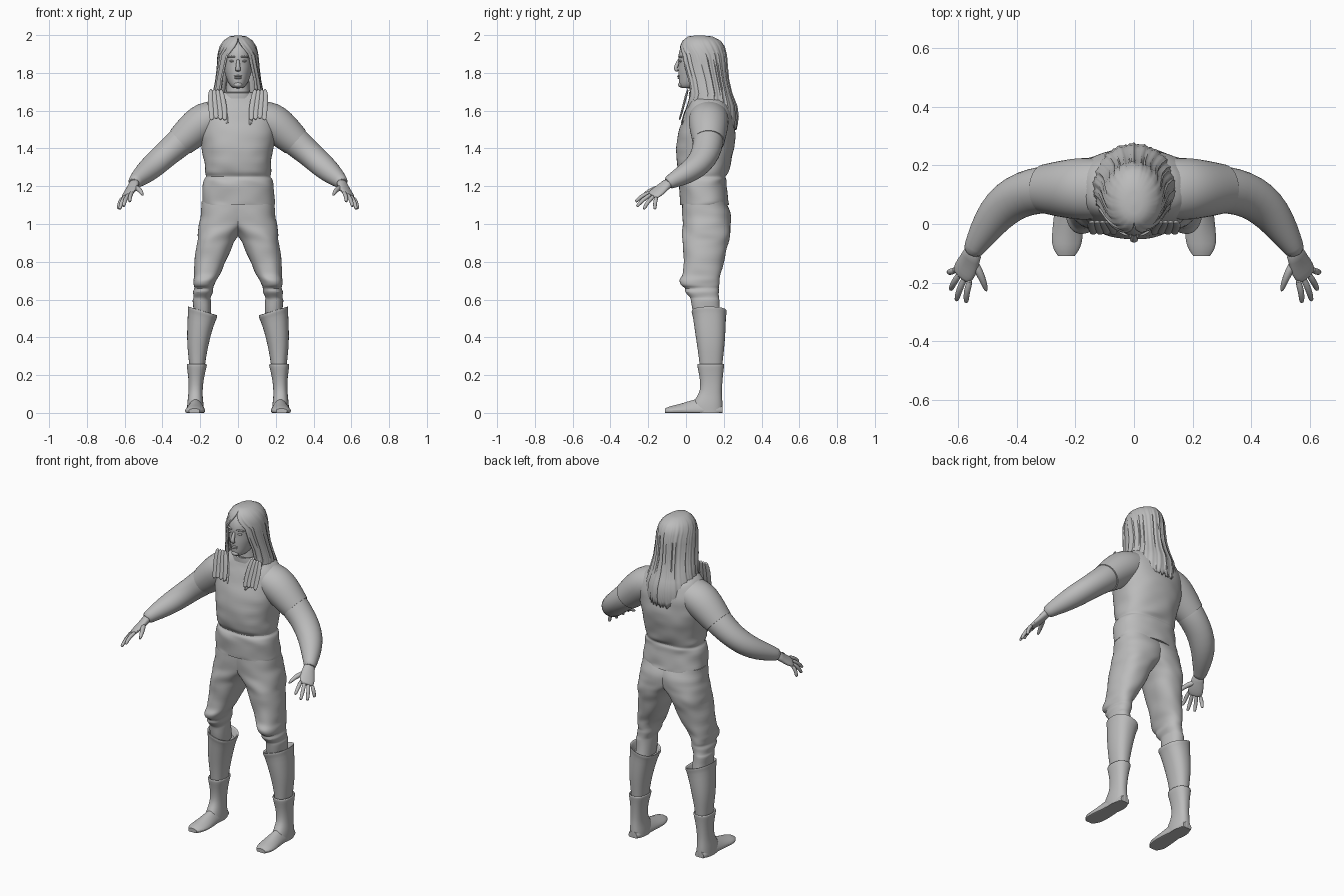
import bpy, bmesh, math, random
from mathutils import Vector, noise

random.seed(4)
grey = bpy.data.materials.new("plain grey")
grey.diffuse_color = (0.5, 0.5, 0.5, 1)
TAU = 2 * math.pi


def finish(name, bm, mirror=False, subsurf=1, angle=50):
    bmesh.ops.recalc_face_normals(bm, faces=bm.faces)
    me = bpy.data.meshes.new(name)
    bm.to_mesh(me)
    bm.free()
    me.materials.append(grey)
    ob = bpy.data.objects.new(name, me)
    bpy.context.collection.objects.link(ob)
    if mirror:
        ob.modifiers.new("mirror", 'MIRROR').use_mirror_merge = False
    if subsurf:
        m = ob.modifiers.new("smooth", 'SUBSURF')
        m.levels = m.render_levels = subsurf
    bpy.context.view_layer.objects.active = ob
    ob.select_set(True)
    bpy.ops.object.shade_smooth_by_angle(angle=math.radians(angle))
    ob.select_set(False)
    return ob


def loft(name, rings, mirror=False, subsurf=1, sharp=True):
    """Skin a list of closed rings and cap both ends."""
    bm = bmesh.new()
    crease = bm.edges.layers.float.new("crease_edge")
    rows = [[bm.verts.new(p) for p in r] for r in rings]
    n = len(rows[0])
    for a, b in zip(rows, rows[1:]):
        for i in range(n):
            bm.faces.new((a[i], a[(i + 1) % n], b[(i + 1) % n], b[i]))
    for r in (rows[0], rows[-1]):
        f = bm.faces.new(r)
        if sharp:
            for e in f.edges:
                e[crease] = 1
    return finish(name, bm, mirror, subsurf)


def ring(z, x0, x1, y0, y1, n=24, power=2.3, tilt=0):
    """Horizontal rounded ring filling a box; tilt raises the outer side."""
    cx, cy, rx, ry = (x0 + x1) / 2, (y0 + y1) / 2, (x1 - x0) / 2, (y1 - y0) / 2
    out = []
    for i in range(n):
        c, s = math.cos(TAU * i / n), math.sin(TAU * i / n)
        px = math.copysign(abs(c) ** (2 / power), c) * rx
        py = math.copysign(abs(s) ** (2 / power), s) * ry
        out.append(Vector((cx + px, cy + py, z + tilt * px)))
    return out


def centred(rows, **k):
    return [ring(z, -r, r, a, b, **k) for z, r, a, b in rows]


def wrinkled(rings, amount):
    """Add in-between rings and push them in and out as cloth folds."""
    dense = [rings[0]]
    for a, b in zip(rings, rings[1:]):
        dense += [[p.lerp(q, .5) for p, q in zip(a, b)], b]
    out = []
    for r in dense:
        c = sum(r, Vector()) / len(r)
        out.append([p + (p - c).normalized() * amount * noise.noise(Vector((p.x * 9, p.y * 9, p.z * 26 + p.x * 8)))
                    for p in r])
    return out


def tube(name, pts, side=(0, 0, 1), n=14, subsurf=1, sharp=False, mirror=True):
    """Elliptical limb through (x, y, z, half size along side, half size across)."""
    P = [Vector(p[:3]) for p in pts]
    rings = []
    for i, p in enumerate(pts):
        t = (P[min(i + 1, len(P) - 1)] - P[max(i - 1, 0)]).normalized()
        a = Vector(side)
        a = (a - t * a.dot(t)).normalized()
        b = t.cross(a)
        rings.append([P[i] + a * p[3] * math.cos(TAU * k / n) + b * p[4] * math.sin(TAU * k / n)
                      for k in range(n)])
    return loft(name, rings, mirror, subsurf, sharp)


def ball(name, c, r, mirror=False):
    bm = bmesh.new()
    bmesh.ops.create_uvsphere(bm, u_segments=16, v_segments=10, radius=1)
    for v in bm.verts:
        v.co = Vector([c[i] + v.co[i] * r[i] for i in range(3)])
    return finish(name, bm, mirror, 0)


# shirt body with waist crease and hem
loft("shirt", wrinkled(centred([
    (1.10, .192, -.028, .228), (1.12, .194, -.03, .226), (1.20, .187, -.036, .216),
    (1.235, .184, -.036, .216), (1.25, .172, -.026, .21), (1.275, .176, -.042, .226),
    (1.33, .178, -.05, .24), (1.40, .190, -.05, .256), (1.47, .203, -.043, .262),
    (1.54, .208, -.022, .258), (1.60, .198, -.006, .245), (1.645, .17, .012, .225),
    (1.675, .12, .025, .19), (1.695, .085, .03, .165)], n=36), .010))
loft("collar", centred([(1.665, .085, .015, .17), (1.70, .074, .012, .16),
                        (1.70, .066, .022, .155), (1.67, .066, .022, .155)]))

# sleeves and bare arms
tube("sleeve", [(.09, .12, 1.58, .08, .10), (.17, .12, 1.55, .104, .11), (.225, .12, 1.508, .098, .102),
                (.27, .12, 1.466, .09, .093), (.305, .12, 1.435, .082, .085)], n=20, sharp=True)
tube("arm", [(.24, .12, 1.495, .085, .086), (.31, .118, 1.43, .079, .082), (.375, .105, 1.375, .071, .079),
             (.43, .075, 1.325, .067, .075), (.475, .03, 1.285, .062, .066), (.515, -.03, 1.25, .051, .052),
             (.545, -.08, 1.225, .038, .037), (.553, -.10, 1.212, .034, .033)], n=18)

# hands
ACROSS = Vector((.78, .48, -.40)).normalized()
tube("palm", [(.545, -.085, 1.225, .034, .027), (.557, -.115, 1.20, .036, .021),
              (.57, -.145, 1.175, .045, .019), (.588, -.175, 1.152, .043, .015),
              (.592, -.182, 1.147, .03, .010)], side=ACROSS)
knuckle = Vector((.583, -.17, 1.157))
for label, off, tip in (("index", -.032, (.574, -.268, 1.118)), ("middle", -.011, (.607, -.262, 1.092)),
                        ("ring", .011, (.627, -.225, 1.078)), ("little", .031, (.634, -.165, 1.078))):
    a, b = knuckle + ACROSS * off, Vector(tip)
    mid = a.lerp(b, .55) + Vector((.006, -.004, .008))
    tube(label + "_finger", [(*a, .012, .012), (*mid, .0115, .0115),
                             (*a.lerp(b, .92), .0095, .0095), (*b, .006, .006)], side=ACROSS, n=10)
tube("thumb", [(.55, -.125, 1.195, .016, .016), (.528, -.165, 1.187, .015, .014),
               (.513, -.20, 1.172, .012, .012), (.503, -.232, 1.15, .006, .006)], side=ACROSS, n=10)

# trousers: legs overlap at the centre, with a small gusset hidden between them
loft("trouser_gusset", centred([(1.15, .15, .0, .20), (1.07, .15, .0, .21), (1.00, .10, .02, .20),
                                (.955, .05, .05, .17), (.935, .02, .08, .13)]), sharp=False)
loft("trouser_leg", wrinkled([ring(*r) for r in (
    (1.12, -.10, .19, -.018, .215), (1.06, -.10, .20, -.021, .234), (1.01, -.075, .206, -.021, .24),
    (.965, -.02, .212, -.02, .238), (.92, .012, .216, -.019, .23),
    (.87, .036, .222, -.017, .218), (.79, .068, .23, -.012, .198), (.735, .095, .234, -.022, .186),
    (.705, .115, .238, -.036, .182), (.675, .125, .236, -.026, .178), (.66, .13, .23, -.004, .174),
    (.64, .13, .237, -.006, .174), (.61, .142, .233, .02, .174), (.595, .14, .24, .022, .178),
    (.50, .145, .235, .045, .18))], .010), mirror=True)

# tall boot shaft with flared, sloping cuff
loft("boot_shaft", [ring(*r[:5], tilt=r[5]) for r in (
    (.50, .135, .245, .05, .195, .3), (.54, .118, .258, .037, .21, .3), (.543, .108, .267, .028, .218, .3),
    (.525, .11, .267, .03, .216, .3), (.515, .117, .265, .036, .212, .3), (.44, .138, .27, .045, .21, .1),
    (.36, .156, .27, .058, .205, 0), (.29, .17, .262, .068, .196, 0), (.22, .178, .255, .075, .19, 0))],
     mirror=True)
# ankle part of the boot
loft("boot_ankle", [ring(*r) for r in (
    (.25, .176, .258, .072, .192), (.262, .168, .268, .062, .2), (.255, .163, .273, .058, .204),
    (.235, .168, .27, .062, .2), (.18, .182, .262, .074, .194), (.12, .187, .262, .076, .19),
    (.09, .187, .264, .06, .191), (.06, .184, .268, .04, .193), (.03, .18, .27, .03, .195),
    (.0, .18, .27, .04, .193))], mirror=True)
# foot: arched slices from heel to toe
feet = []
for y, x0, x1, top in ((.192, .195, .255, .04), (.17, .184, .267, .06), (.10, .18, .270, .085),
                       (.05, .176, .273, .074), (0, .172, .279, .058), (-.05, .172, .284, .043),
                       (-.085, .182, .28, .036), (-.110, .202, .26, .024)):
    sl = []
    for i in range(16):
        c, s = math.cos(TAU * i / 16), math.sin(TAU * i / 16)
        sl.append(((x0 + x1) / 2 + c * (x1 - x0) / 2 * (1 if s < 0 else 1 - .3 * s),
                   y, max(0, .015 + s * (top - .015 if s > 0 else .05))))
    feet.append(sl)
loft("boot_foot", feet, mirror=True)

# neck, head and face
loft("neck", centred([(1.60, .085, .02, .19), (1.68, .062, .03, .155), (1.76, .06, .03, .16)]))
loft("head", centred([
    (1.718, .022, -.022, .05), (1.726, .036, -.034, .08), (1.75, .054, -.038, .13), (1.785, .067, -.04, .17),
    (1.82, .076, -.042, .185), (1.85, .079, -.038, .19), (1.885, .081, -.044, .195), (1.93, .078, -.034, .19),
    (1.965, .06, -.01, .165), (1.98, .025, .04, .11)], n=28, power=2.1), sharp=False)
tube("nose", [(0, -.034, 1.875, .008, .008), (0, -.045, 1.85, .010, .010), (0, -.055, 1.828, .013, .012),
              (0, -.054, 1.816, .016, .011), (0, -.040, 1.81, .012, .008)],
     side=(1, 0, 0), n=10, mirror=False)
tube("brow", [(.012, -.038, 1.884, .005, .006), (.034, -.034, 1.888, .005, .007),
              (.058, -.018, 1.882, .005, .006)], n=8)
ball("eye", (.031, -.028, 1.862), (.014, .009, .006), True)
ball("upper_lip", (0, -.037, 1.783), (.022, .010, .005))
ball("lower_lip", (0, -.036, 1.773), (.018, .010, .006))
ball("chin", (0, -.028, 1.737), (.022, .014, .014))

# long hair: finely grooved shell around the head, open over the face
HAIR = [(1.999, .006, .06, .08, 0), (1.993, .045, .01, .14, 0), (1.97, .078, -.018, .183, .06),
        (1.94, .096, -.034, .203, .25), (1.895, .106, -.042, .213, .62), (1.83, .111, -.042, .218, .76),
        (1.76, .12, -.034, .225, .88), (1.69, .134, -.016, .242, .82), (1.625, .145, -.014, .268, .55),
        (1.58, .149, -.026, .275, .44), (1.535, .146, -.038, .268, .42)]
COLS = 108
groove = [random.uniform(-.003, .003) + (.0015 if i % 6 < 3 else -.0015) for i in range(COLS + 1)]
ends = [random.uniform(-.010, .010) for i in range(COLS + 1)]
bm = bmesh.new()
grid = []
for k in range(len(HAIR) * 2 - 1):
    a, b = HAIR[k // 2], HAIR[min((k + 1) // 2, len(HAIR) - 1)]
    z, rx, y0, y1, gap = [(p + q) / 2 for p, q in zip(a, b)]
    row = []
    for i in range(COLS + 1):
        t = gap + (TAU - 2 * gap) * i / COLS
        g = groove[i] * min(1, max(0, (1.99 - z) / .1))
        drop = max(0, (1.62 - z) / .085) * (ends[i] - .028 * (1 - math.cos(t)) / 2)
        row.append(bm.verts.new(((rx + g) * math.sin(t),
                                 (y0 + y1) / 2 - ((y1 - y0) / 2 + g) * math.cos(t), z + drop)))
    grid.append(row)
for a, b in zip(grid, grid[1:]):
    for i in range(COLS):
        bm.faces.new((a[i], b[i], b[i + 1], a[i + 1]))
bm.faces.new(grid[0][:-1])
bmesh.ops.remove_doubles(bm, verts=bm.verts, dist=.0002)
hair = finish("hair", bm, subsurf=0, angle=60)
shell = hair.modifiers.new("thickness", 'SOLIDIFY')
shell.thickness = .010
shell.offset = -1
# flat locks lying on the chest
for i in range(4):
    x = .07 + i * .023
    tube("front_lock", [(x * .7 + .045, .012, 1.72, .014, .007), (x + .008, -.008, 1.65, .016, .007),
                        (x, -.022, 1.59, .016, .006), (x, -.036, 1.545 + .004 * (i % 3), .013, .004)],
         side=(1, 0, 0), n=8)
